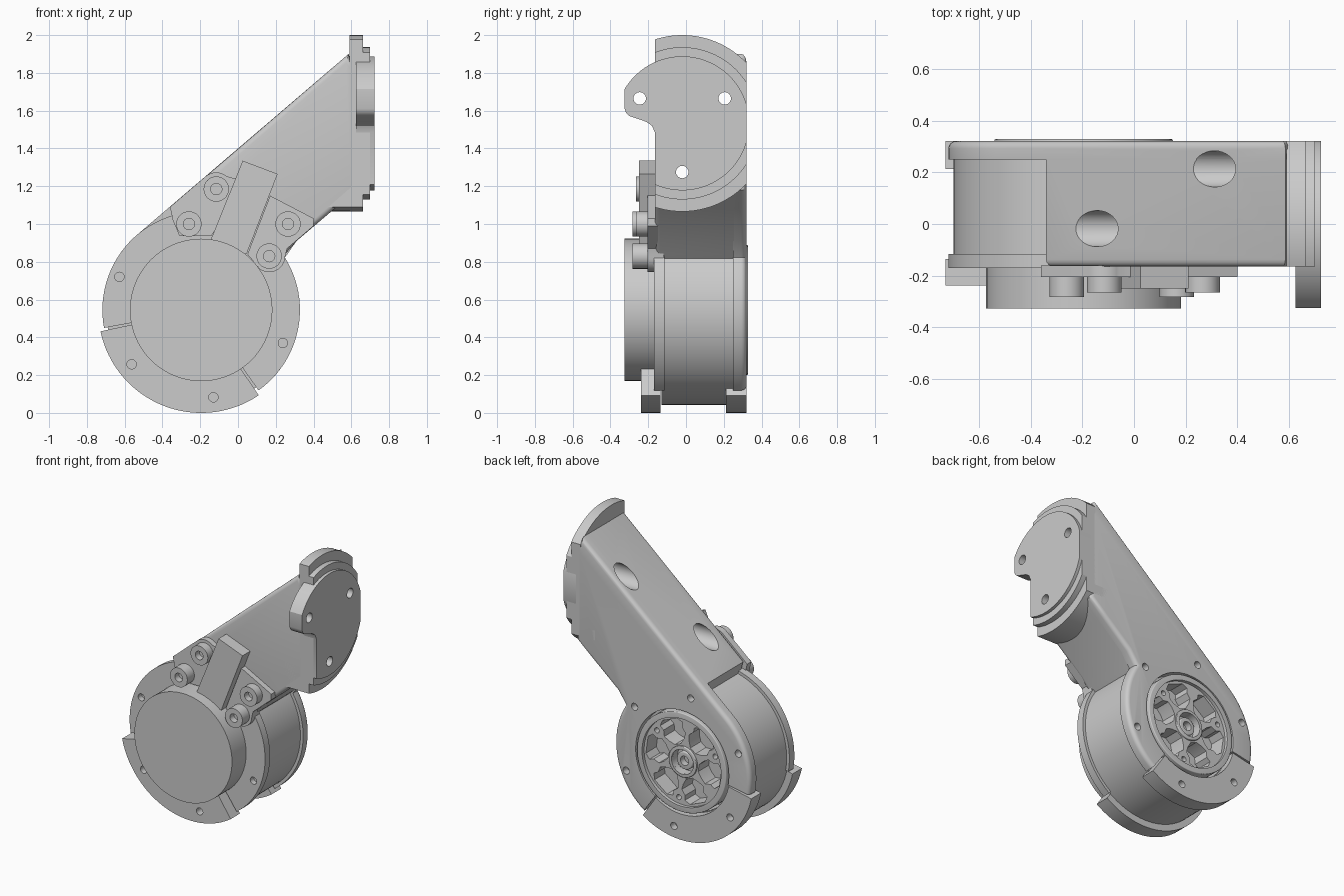
import bpy, bmesh
from math import sin, cos, radians, degrees, acos

if "Cube" in bpy.data.objects:
    bpy.data.objects.remove(bpy.data.objects["Cube"])

MX, MZ = -0.195, 0.545      # motor centre (x, z)
EY, EZ = -0.02, 1.533       # end plate centre (y, z)


def arc(cx, cz, r, a0, a1, n=24):
    return [(cx + r * cos(radians(a0 + (a1 - a0) * i / n)),
             cz + r * sin(radians(a0 + (a1 - a0) * i / n))) for i in range(n + 1)]


def circle(cx, cz, r, n=48):
    return arc(cx, cz, r, 0, 360, n)[:-1]


def sector(r0, r1, a0, a1, n=40):
    return arc(MX, MZ, r1, a0, a1, n) + arc(MX, MZ, r0, a1, a0, n)


def round_cap(bm, k, t, offset):
    """Round the outline edges lying on the plane where coordinate k equals t."""
    es = [e for e in bm.edges if all(abs(v.co[k] - t) < 1e-5 for v in e.verts)]
    bmesh.ops.bevel(bm, geom=es, offset=offset, segments=4, profile=0.5, affect='EDGES')


def prism(name, profiles, a, b, axis='y', bevel=0, side='b'):
    """Extrude outlines from a to b along an axis; optionally round one cap edge."""
    bm = bmesh.new()
    k = 1 if axis == 'y' else 0

    def co(p, t):
        return (p[0], t, p[1]) if axis == 'y' else (t, p[0], p[1])
    for prof in profiles:
        lo = [bm.verts.new(co(p, a)) for p in prof]
        hi = [bm.verts.new(co(p, b)) for p in prof]
        bm.faces.new(lo)
        bm.faces.new(hi)
        for i in range(len(prof)):
            j = (i + 1) % len(prof)
            bm.faces.new((lo[i], lo[j], hi[j], hi[i]))
    bmesh.ops.recalc_face_normals(bm, faces=bm.faces)
    if bevel:
        round_cap(bm, k, b if side == 'b' else a, bevel)
    me = bpy.data.meshes.new(name)
    bm.to_mesh(me)
    bm.free()
    ob = bpy.data.objects.new(name, me)
    bpy.context.collection.objects.link(ob)
    return ob


def cut(ob, profiles, a, b, axis='y'):
    c = prism("cutter", profiles, a, b, axis)
    c.hide_render = True
    m = ob.modifiers.new("cut", 'BOOLEAN')
    m.operation, m.solver, m.object = 'DIFFERENCE', 'EXACT', c
    bpy.context.view_layer.objects.active = ob
    bpy.ops.object.modifier_apply(modifier=m.name)
    bpy.data.objects.remove(c)


def polar(r, angles):
    return [(MX + r * cos(radians(a)), MZ + r * sin(radians(a))) for a in angles]


screws = [circle(x, z, 0.025, 16) for x, z in polar(0.467, range(38, 398, 60))]
mounts = [circle(y, z, 0.033, 24) for y, z in ((-0.245, 1.665), (0.205, 1.665), (-0.02, 1.275))]

# arm: full-width box plus the back plate, whose arc wraps the motor down to the guard
tip = [(0.31, 0.91), (0.51, 1.08), (0.625, 1.18), (0.625, 1.80), (0.585, 1.90)]
box = prism("arm_box", [[(-0.34, 1.106), (-0.30, 0.95), (0.1, 0.7), (0.25, 0.84)] + tip],
            -0.165, 0.255, bevel=0.028, side='a')
plate = prism("arm_back_plate", [arc(MX, MZ, 0.523, 130.7, 190.5, 14)
                                 + arc(MX, MZ, 0.36, 190.5, -54.5, 48)
                                 + arc(MX, MZ, 0.523, -54.5, 32, 20) + tip], 0.25, 0.32)
bm = bmesh.new()
bm.from_mesh(plate.data)
rim = [e for e in bm.edges if all(v.co.y > 0.319 for v in e.verts)
       and all((v.co.x - MX) ** 2 + (v.co.z - MZ) ** 2 > 0.25 for v in e.verts)]
bmesh.ops.bevel(bm, geom=rim, offset=0.028, segments=4, profile=0.5, affect='EDGES')
bm.to_mesh(plate.data)
bm.free()
cut(plate, screws, 0.27, 0.4)
for part in (box, plate):   # screwdriver access bores
    cut(part, [circle(-0.018, 1.275, 0.07, 32), circle(0.213, 1.665, 0.07, 32)], -0.7, 0.52, 'x')
    cut(part, mounts[1:], 0.4, 0.8, 'x')

# motor drum with the rear socket and front cap
drum = prism("motor_drum", [circle(MX, MZ, 0.502, 96)], -0.13, 0.25)
cut(drum, [circle(MX, MZ, 0.36, 64)], 0.13, 0.4)
prism("motor_cap", [circle(MX, MZ, 0.377, 80)], -0.326, -0.12)
ring = prism("front_ring", [sector(0.37, 0.523, -54.5, 190.5, 64)], -0.17, -0.115)
cut(ring, screws, -0.3, -0.125)

# lower guard flanges, front and back
for name, y0, y1, h0, h1 in (("front_guard", -0.238, -0.135, -0.3, -0.16),
                             ("back_guard", 0.212, 0.32, 0.27, 0.4)):
    guard = prism(name, [sector(0.365, 0.545, 192, 304)], y0, y1)
    cut(guard, screws, h0, h1)

# output rotor with petal pockets and hub
rotor = prism("output_rotor", [circle(MX, MZ, 0.345, 80)], 0.13, 0.328, bevel=0.006)
cut(rotor, [circle(MX, MZ, 0.305, 64)], 0.305, 0.4)
petals = []
for a in range(8, 368, 60):
    petals.append([polar(r, [a + h])[0] for r, h in (
        (0.12, -12), (0.16, -23), (0.20, -26), (0.235, -19), (0.27, -20), (0.292, -12),
        (0.292, 12), (0.27, 20), (0.235, 19), (0.20, 26), (0.16, 23), (0.12, 12))])
cut(rotor, petals, 0.19, 0.4)
cut(rotor, [circle(x, z, 0.018, 16) for x, z in polar(0.262, (38, 158, 278))], 0.25, 0.4)
cut(rotor, [circle(MX, MZ, 0.085, 32)], 0.25, 0.4)
hub = prism("rotor_hub", [circle(MX, MZ, 0.062, 32)], 0.2, 0.295, bevel=0.008)
cut(hub, [circle(MX, MZ, 0.032, 24)], 0.22, 0.4)
lip = prism("hub_lip", [circle(MX, MZ, 0.108, 40)], 0.2, 0.318, bevel=0.005)
cut(lip, [circle(MX, MZ, 0.085, 40)], 0.1, 0.4)


# stepped end flange, trimmed flat to the arm width
def trimmed(r, lower=False):
    a, b = degrees(acos(0.34 / r)), degrees(acos(0.145 / r))
    low = arc(EY, EZ, r, 180 + b, 360 - a, 32)
    if lower:
        return low + [(0.32, EZ - 0.25), (-0.165, EZ - 0.25)]
    return arc(EY, EZ, r, a, 180 - b, 32) + low


flange = prism("end_flange", [trimmed(0.467)], 0.59, 0.662, 'x')
root = prism("end_flange_root", [trimmed(0.466, True)], 0.48, 0.595, 'x')
step = prism("end_flange_step", [trimmed(0.403)], 0.65, 0.70, 'x')
face = prism("end_face_with_ear", [
    arc(EY, EZ, 0.355, 16.7, 149.2, 32)
    + [(-0.325, 1.61), (-0.318, 1.59), (-0.30, 1.572), (-0.21, 1.541), (-0.18, 1.52), (-0.165, 1.485)]
    + arc(EY, EZ, 0.355, 246, 343.3, 32)], 0.625, 0.722, 'x')
for part in (face, flange, step, root):
    cut(part, mounts, 0.4, 0.8, 'x')

# front bracket: two lug plates, connector block and four bolts
prism("bracket_left", [[(-0.36, 1.09), (-0.345, 1.02), (-0.31, 0.937), (-0.14, 0.937), (0.02, 1.23)]
                       + arc(-0.115, 1.185, 0.088, 50, 130, 10)], -0.205, -0.16)
prism("bracket_right", [[(0.17, 1.15), (0.40, 1.03), (0.40, 0.99), (0.26, 0.87)]
                        + arc(0.165, 0.83, 0.085, 0, -125, 12) + [(0.05, 0.84)]], -0.205, -0.12)
prism("connector_block", [[(0.025, 1.335), (0.21, 1.265), (0.045, 0.84), (-0.145, 0.915)]],
      -0.25, -0.16)
for x, z, y in ((-0.115, 1.185, -0.264), (-0.26, 1.0, -0.283),
                (0.265, 1.0, -0.264), (0.165, 0.83, -0.283)):
    bolt = prism("bracket_bolt", [circle(x, z, 0.067, 32)], y, -0.19)
    cut(bolt, [circle(x, z, 0.03, 20)], y - 0.1, y + 0.045)

# smooth curved walls, keep edges crisp
for ob in list(bpy.context.scene.objects):
    bpy.ops.object.select_all(action='DESELECT')
    ob.select_set(True)
    bpy.context.view_layer.objects.active = ob
    bpy.ops.object.shade_smooth_by_angle(angle=radians(30))
